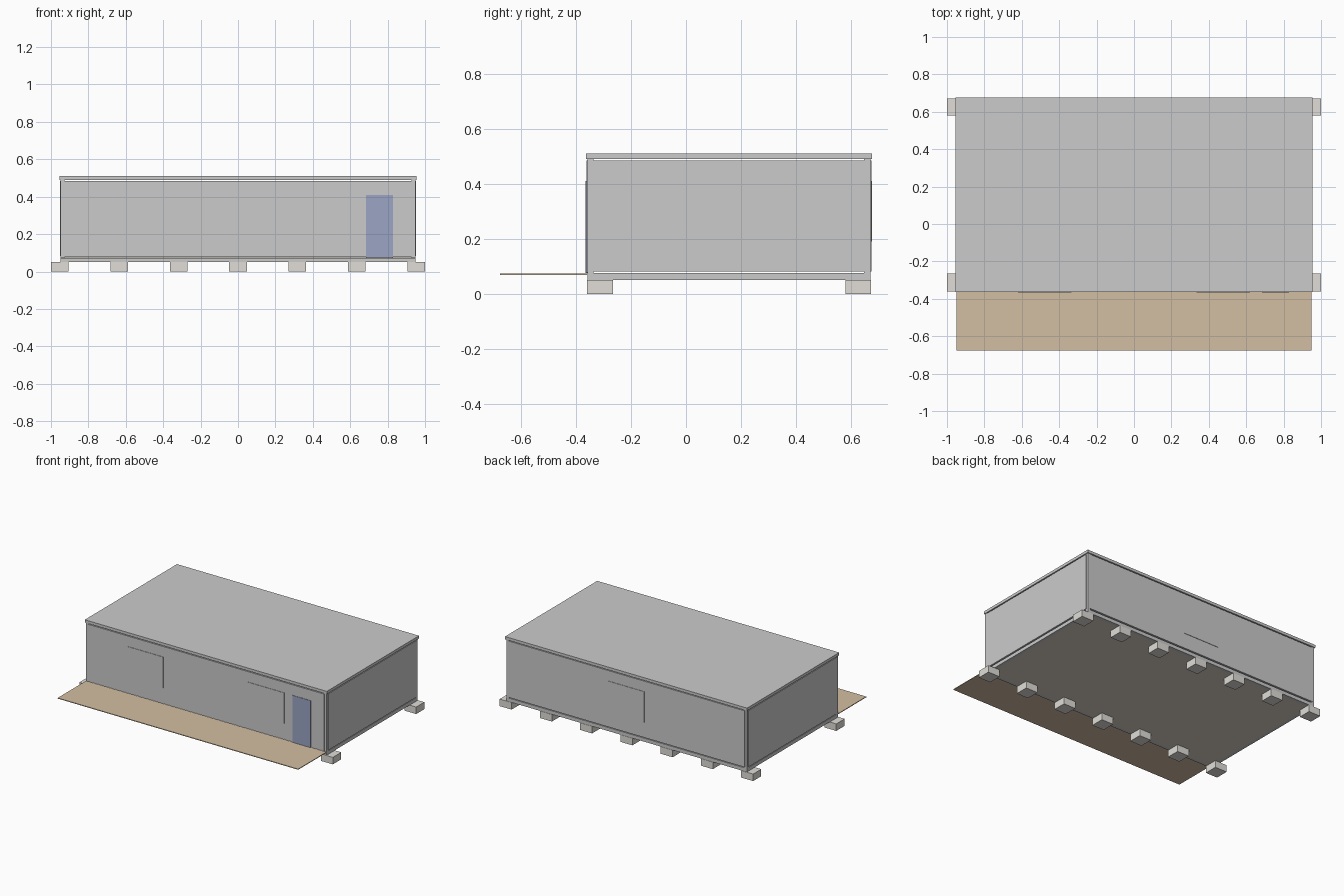
import bpy
import bmesh

if "Cube" in bpy.data.objects:
    bpy.data.objects.remove(bpy.data.objects["Cube"])


def material(name, rgb):
    m = bpy.data.materials.new(name)
    m.diffuse_color = (*rgb, 1)
    m.use_nodes = True
    m.node_tree.nodes["Principled BSDF"].inputs["Base Color"].default_value = m.diffuse_color
    return m


def box(name, x, y, z, mat=None):
    """Box from (min, max) pairs on each axis."""
    mesh = bpy.data.meshes.new(name)
    bm = bmesh.new()
    bmesh.ops.create_cube(bm, size=1)
    for v in bm.verts:
        v.co = [r[0] + (c + 0.5) * (r[1] - r[0]) for r, c in zip((x, y, z), v.co)]
    bm.to_mesh(mesh)
    bm.free()
    ob = bpy.data.objects.new(name, mesh)
    bpy.context.collection.objects.link(ob)
    if mat:
        mesh.materials.append(mat)
    return ob


wood = material("deck_wood", (0.65, 0.52, 0.36))
blue = material("door_blue", (0.33, 0.38, 0.55))
concrete = material("concrete", (0.75, 0.73, 0.69))
floor_mat = material("floor_board", (0.70, 0.66, 0.58))

# Frame limits, rail size and panel overhang
X, Y0, Y1 = 0.949, -0.358, 0.670
R, P = 0.022, 0.006
Z0, Z1, ZT = 0.05, 0.075, 0.49

# Foundation blocks: two rows of seven
for row, (ya, yb) in (("front", (-0.36, -0.265)), ("back", (0.58, 0.672))):
    for i in range(7):
        cx = -0.953 + i * 0.953 / 3
        box(f"{row}_foundation_block_{i + 1}", (cx - 0.047, cx + 0.047),
            (ya, yb), (0, Z0), concrete)

# Floor slab inside a perimeter of base rails
box("floor", (-X + R, X - R), (Y0 + R, Y1 - R), (Z0, Z1), floor_mat)
box("front_base_rail", (-X, X), (Y0, Y0 + R), (Z0, Z1))
box("back_base_rail", (-X, X), (Y1 - R, Y1), (Z0, Z1))
for side, s in (("left", -1), ("right", 1)):
    xs = sorted((s * X, s * (X - R)))
    box(f"{side}_base_rail", xs, (Y0 + R, Y1 - R), (Z0, Z1))
    # Corner posts
    box(f"{side}_front_post", xs, (Y0, Y0 + R), (Z1, ZT))
    box(f"{side}_back_post", xs, (Y1 - R, Y1), (Z1, ZT))
    # Side wall panel, slightly proud of the frame
    box(f"{side}_wall", sorted((s * (X - 0.01), s * (X + P - 0.002))),
        (Y0 + 0.016, Y1 - 0.016), (0.082, 0.484))

# Front and back wall panels
G = 0.016
box("front_wall", (-X + G, X - G), (Y0 - P + 0.002, Y0 + 0.01), (0.078, 0.484))
box("back_wall", (-X + G, X - G), (Y1 - 0.01, Y1 + P - 0.002), (0.082, 0.484))

# Roof slab
box("roof", (-X - P, X + P), (Y0 - P + 0.001, Y1 + P), (ZT, 0.51))

# Door and windows set just outside the walls
box("door", (0.685, 0.828), (Y0 - P - 0.001, Y0), (0.075, 0.41), blue)
for side, xs in (("left", (-0.62, -0.335)), ("right", (0.335, 0.62))):
    box(f"front_{side}_window", xs, (Y0 - P - 0.001, Y0), (0.19, 0.41))
box("back_window", (-0.143, 0.143), (Y1, Y1 + P + 0.001), (0.19, 0.41))

# Thin terrace deck along the front
box("terrace_deck", (-X, X), (-0.677, Y0 - 0.001), (0.069, 0.074), wood)
